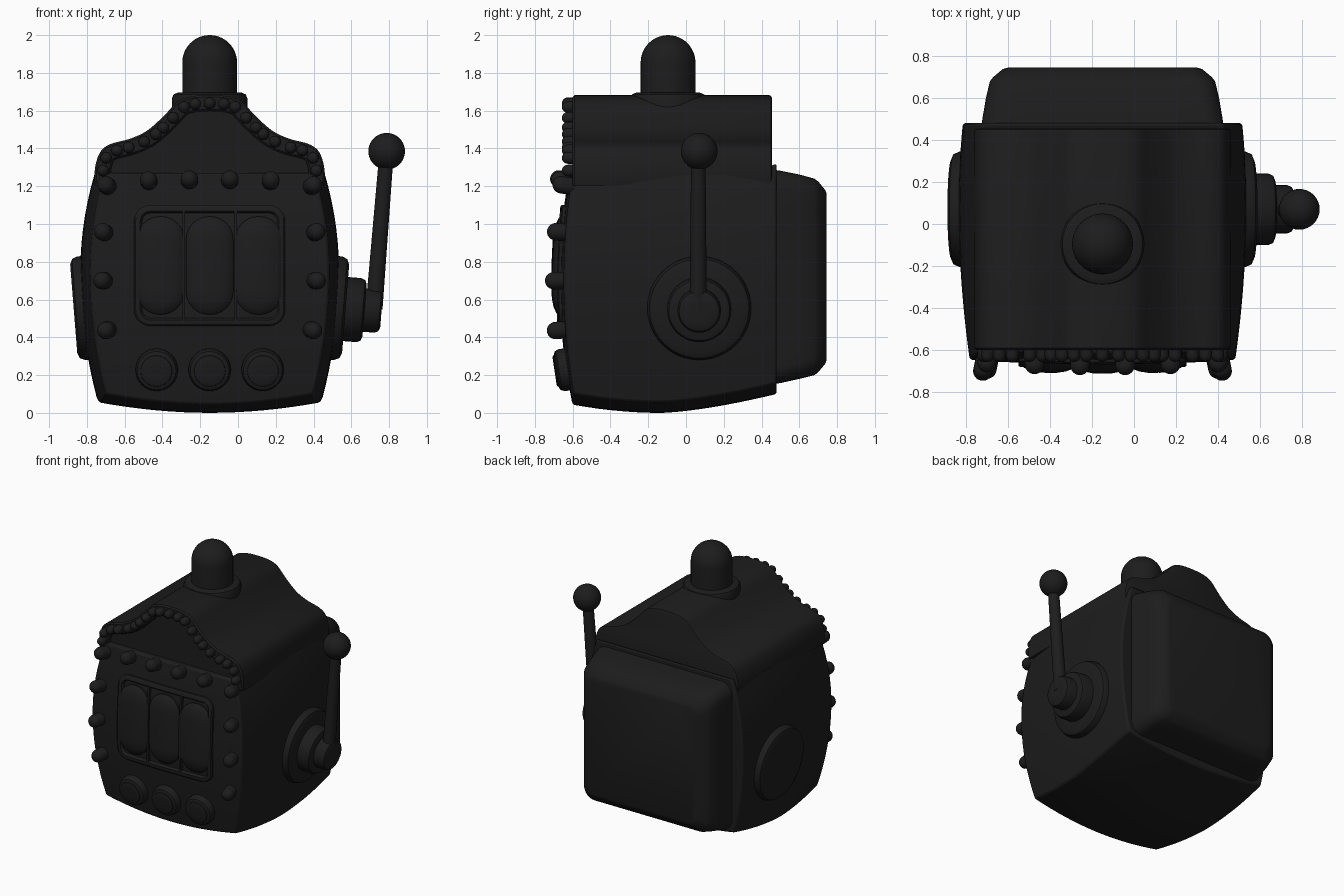
import bpy, bmesh, math
from mathutils import Vector

if "Cube" in bpy.data.objects:
    bpy.data.objects.remove(bpy.data.objects["Cube"])

CX = -0.15          # centre line of the cabinet
dark = bpy.data.materials.new("dark")
dark.diffuse_color = (0.012, 0.012, 0.012, 1)
dark.use_nodes = True
dark.node_tree.nodes["Principled BSDF"].inputs["Base Color"].default_value = dark.diffuse_color


def finish(bm, name):
    bmesh.ops.recalc_face_normals(bm, faces=bm.faces)
    me = bpy.data.meshes.new(name)
    bm.to_mesh(me)
    bm.free()
    me.materials.append(dark)
    ob = bpy.data.objects.new(name, me)
    bpy.context.collection.objects.link(ob)
    return ob


def bevel(ob, width, segments=2):
    m = ob.modifiers.new("bevel", 'BEVEL')
    m.width, m.segments, m.limit_method, m.angle_limit = width, segments, 'ANGLE', math.radians(40)


def loft(name, rings, closed=True, caps=True):
    bm = bmesh.new()
    vs = [[bm.verts.new(p) for p in r] for r in rings]
    n = len(vs[0])
    for a, b in zip(vs, vs[1:]):
        for i in range(n if closed else n - 1):
            j = (i + 1) % n
            bm.faces.new((a[i], a[j], b[j], b[i]))
    if caps:
        bm.faces.new(vs[0])
        bm.faces.new(vs[-1])
    return finish(bm, name)


def lathe(name, profile, loc, axis, seg=32):
    # profile: (radius, height along the axis)
    q = Vector(axis).to_track_quat('Z', 'Y')
    return loft(name, [[Vector(loc) + q @ Vector((r * math.cos(2 * math.pi * i / seg),
                r * math.sin(2 * math.pi * i / seg), h)) for i in range(seg)] for r, h in profile])


def dome(r, base, centre, n=8):
    return [(r, base)] + [(r * math.cos(a), centre + r * math.sin(a))
                          for a in (math.pi / 2 * k / n * 0.985 for k in range(n + 1))]


def disc(r, base, h, b):
    return [(r, base), (r, h - b), (r - b * 0.3, h - b * 0.3), (r - b, h), (r * 0.4, h)]


def rounded(x0, x1, z0, z1, r, k=6, side=8):
    # rounded rectangle outline with extra points along its sides
    out = []
    for cx, cz, a0 in ((x1 - r, z1 - r, 0), (x0 + r, z1 - r, 90), (x0 + r, z0 + r, 180), (x1 - r, z0 + r, 270)):
        for i in range(k + 1):
            a = math.radians(a0 + 90 * i / k)
            out.append(Vector((cx + r * math.cos(a), cz + r * math.sin(a))))
    full = []
    for i, p in enumerate(out):
        full.append(p)
        if i % (k + 1) == k:
            q = out[(i + 1) % len(out)]
            full += [p.lerp(q, j / side) for j in range(1, side)]
    return full


def face_y(x, z):
    return -(0.60 + 0.07 * (1 - ((z - 0.7) / 0.66) ** 2)) + 0.025 * ((x - CX) / 0.65) ** 2


def face_normal(x, z):
    e = 0.01
    dx = (face_y(x + e, z) - face_y(x - e, z)) / (2 * e)
    dz = (face_y(x, z + e) - face_y(x, z - e)) / (2 * e)
    return Vector((dx, -1, dz)).normalized()


def on_face(pts, d):
    return [(p.x, face_y(p.x, p.y) - d, p.y) for p in pts]


# bulging cabinet
bm = bmesh.new()
bmesh.ops.create_cube(bm, size=2)
bmesh.ops.subdivide_edges(bm, edges=bm.edges[:], cuts=15, use_grid_fill=True)
for v in bm.verts:
    s, t, r = v.co
    f = (t + 1) / 2
    yn = -0.62 + 1.10 * f
    bottom = 0.055 * s * s + (0.04 * ((yn + 0.15) / 0.45) ** 2 if yn < -0.15 else 0.1 * ((yn + 0.15) / 0.63) ** 1.5)
    top = 1.27 + 0.05 * max(0, yn - 0.35) / 0.13
    z = bottom + (top - bottom) * (r + 1) / 2
    w = 0.685 - (0.095 * ((0.75 - z) / 0.7) ** 2 if z < 0.75 else 0.08 * ((z - 0.75) / 0.53) ** 2)
    w -= 0.05 * ((yn - 0.1) / 0.7) ** 2 if yn < 0.1 else 0.02 * ((yn - 0.1) / 0.38) ** 2
    x = CX + s * w
    y0 = face_y(x, z)
    v.co = (x, y0 + (0.48 - y0) * f, z)
bevel(finish(bm, "cabinet"), 0.012)

# rear housing
rear = [(0.44, 0.58, 0.15, 1.29, 0.09), (0.50, 0.572, 0.158, 1.282, 0.09), (0.60, 0.555, 0.18, 1.262, 0.09),
        (0.68, 0.536, 0.20, 1.24, 0.09), (0.70, 0.52, 0.215, 1.225, 0.09),
        (0.737, 0.475, 0.26, 1.18, 0.07), (0.745, 0.45, 0.28, 1.16, 0.06)]
loft("rear_housing", [[(p.x, y, p.y) for p in rounded(CX - w, CX + w, a, b, r)] for y, w, a, b, r in rear])

# arched hood: smooth curve through half a profile, then mirrored
half = [Vector(p) for p in ((0, 1.682), (0.10, 1.675), (0.17, 1.648), (0.24, 1.575), (0.33, 1.495), (0.42, 1.452),
                            (0.52, 1.425), (0.573, 1.39), (0.60, 1.33), (0.61, 1.26), (0.605, 1.2))]
ctrl = [Vector((-half[1].x, half[1].y))] + half + [half[-1]]
arc = []
for a, b, c, d in zip(ctrl, ctrl[1:], ctrl[2:], ctrl[3:]):
    for k in range(5):
        t = k / 5
        arc.append(0.5 * (2 * b + (c - a) * t + (2 * a - 5 * b + 4 * c - d) * t * t + (3 * b - a - 3 * c + d) * t ** 3))
arc.append(half[-1])
arch = [Vector((-p.x, p.y)) for p in reversed(arc[1:])] + arc


def inset(d):
    out = []
    for i, p in enumerate(arch):
        t = (arch[min(i + 1, len(arch) - 1)] - arch[max(i - 1, 0)]).normalized()
        out.append(p + Vector((t.y, -t.x)) * d)
    return out


def arch_ring(d, y):
    return [(CX + p.x, y, p.y) for p in inset(d)]


loft("hood", [arch_ring(0, -0.575), arch_ring(0, 0.44), arch_ring(0.004, 0.45), arch_ring(0.015, 0.455)])
loft("hood_trim", [arch_ring(0, -0.57), arch_ring(0, -0.59), arch_ring(0.01, -0.6), arch_ring(0.075, -0.6),
                   arch_ring(0.085, -0.59), arch_ring(0.085, -0.57)], closed=False, caps=False)

# small lamps spaced evenly along the hood trim
path = [p for p in inset(0.043) if p.y > 1.275]
lengths = [0]
for a, b in zip(path, path[1:]):
    lengths.append(lengths[-1] + (b - a).length)
LAMPS = 21
for i in range(LAMPS):
    target = lengths[-1] * i / (LAMPS - 1)
    j = min(range(len(path)), key=lambda k: abs(lengths[k] - target))
    lathe("hood_lamp", dome(0.031, -0.02, 0.026, 5), (CX + path[j].x, -0.6, path[j].y), (0, -1, 0), 16)

# larger lamps around the front face
lamps = [(sx * dx, z) for sx in (-1, 1) for dx, z in
         ((0.107, 1.23), (0.322, 1.225), (0.54, 1.20), (0.557, 0.955), (0.56, 0.70), (0.54, 0.44))]
for dx, z in lamps:
    n = face_normal(CX + dx, z) + Vector((dx * 0.25 if abs(dx) > 0.5 else 0, 0, 0))
    lathe("front_lamp", dome(0.046, -0.04, 0.05, 6), (CX + dx, face_y(CX + dx, z), z), n, 20)

# window frame
frame = [(0, -0.01), (0, 0.014), (0.008, 0.02), (0.032, 0.02), (0.04, 0.012), (0.045, -0.01)]
loft("window_frame", [on_face(rounded(CX - 0.4 + i, CX + 0.4 - i, 0.46 + i, 1.10 - i, 0.085 - i), d)
                      for i, d in frame], caps=False)

# three bulging reels with dividers
for k in (-1, 0, 1):
    x = CX + 0.26 * k
    loft("reel", [on_face(rounded(x - 0.125 + i, x + 0.125 - i, 0.52 + i, 1.04 - i, 0.122 - i), d)
                  for i, d in ((0, -0.01), (0, 0.012), (0.01, 0.022), (0.04, 0.034), (0.08, 0.041), (0.115, 0.043))])
for k in (-1, 1):
    x = CX + 0.137 * k
    loft("reel_divider", [[(x + a, face_y(x, z) - d, z) for a, d in
                           ((-0.007, -0.01), (-0.007, 0.02), (0.007, 0.02), (0.007, -0.01))]
                          for z in (0.47 + 0.62 * i / 10 for i in range(11))])

# push buttons
for k in (-1, 0, 1):
    x, z = CX + 0.28 * k, 0.23
    n, p = face_normal(x, z), (x, face_y(x, z), z)
    lathe("push_button", disc(0.112, -0.03, 0.055, 0.03), p, n)
    lathe("button_cap", disc(0.085, 0.02, 0.062, 0.012), p, n)

# side hubs on both flanks, the right one stepped for the handle
for s in (-1, 1):
    lathe("side_hub", disc(0.275, -0.1, 0.05, 0.04), (CX + s * 0.67, 0.07, 0.555), (s, 0, -0.08), 48)
lathe("handle_hub", disc(0.17, -0.05, 0.105, 0.03), (0.565, 0.07, 0.55), (1, 0, -0.08), 40)
lathe("handle_pivot", disc(0.115, -0.05, 0.1, 0.03), (0.66, 0.07, 0.545), (1, 0, -0.08), 32)

# pull handle
low, high = Vector((0.72, 0.065, 0.55)), Vector((0.787, 0.065, 1.385))
lathe("handle_rod", [(0.045, 0), (0.038, (high - low).length)], low, high - low, 24)
bm = bmesh.new()
bmesh.ops.create_uvsphere(bm, u_segments=32, v_segments=20, radius=0.097)
bmesh.ops.translate(bm, verts=bm.verts, vec=(0.787, 0.07, 1.385))
finish(bm, "handle_knob")

# beacon on the roof
lathe("beacon_collar", disc(0.2, -0.08, 0.02, 0.03), (CX, -0.095, 1.675), (0, 0, 1), 40)
lathe("beacon", dome(0.145, 1.6, 1.855, 12), (CX, -0.095, 0), (0, 0, 1), 40)

# smooth shading with crisp edges
bpy.ops.object.select_all(action='SELECT')
bpy.context.view_layer.objects.active = bpy.data.objects["cabinet"]
bpy.ops.object.shade_smooth_by_angle(angle=math.radians(35))
